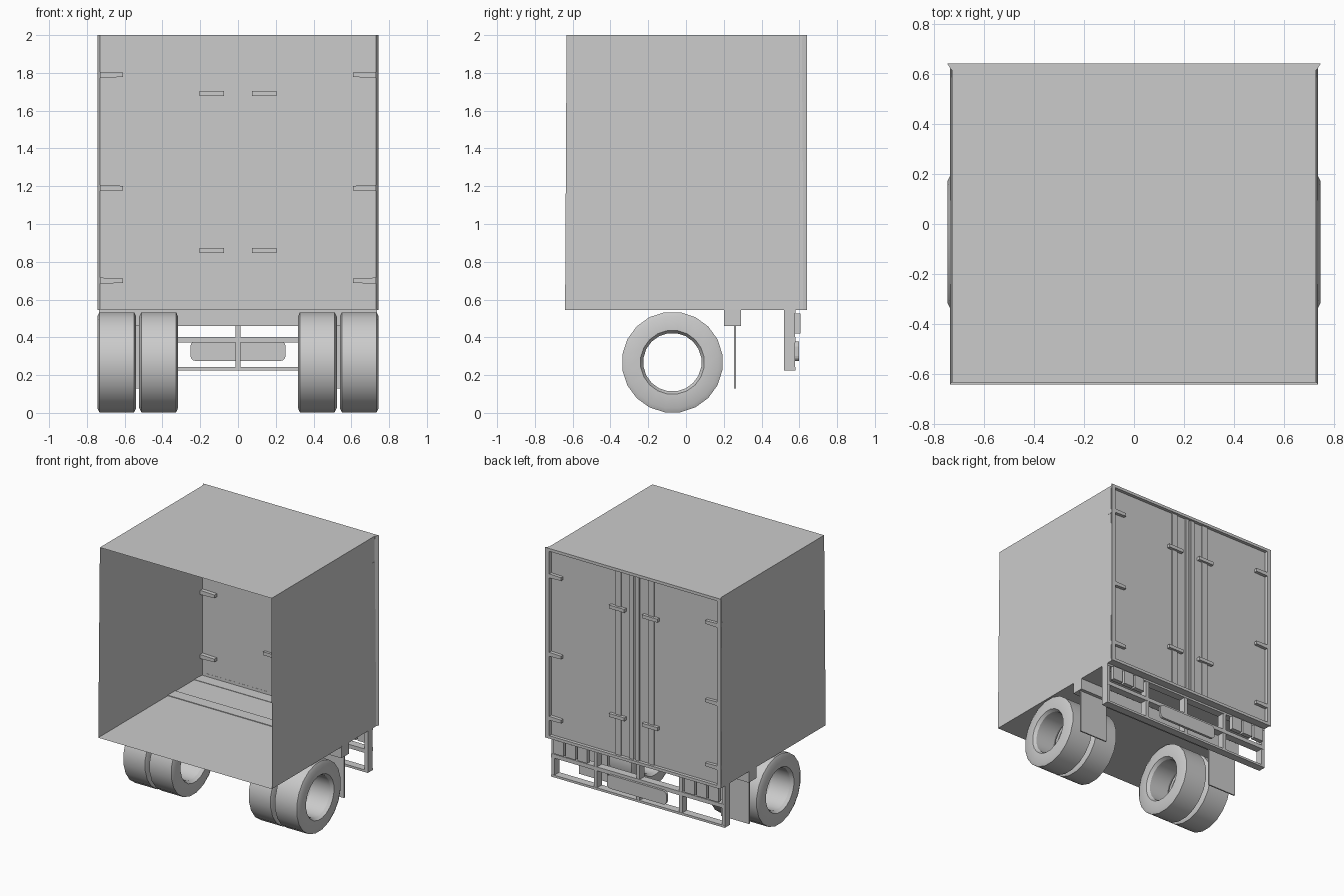
import bpy, bmesh, math
from mathutils import Vector

if "Cube" in bpy.data.objects:
    bpy.data.objects.remove(bpy.data.objects["Cube"])


def make(name, verts, faces, smooth=False):
    me = bpy.data.meshes.new(name)
    me.from_pydata(verts, [], faces)
    bm = bmesh.new()
    bm.from_mesh(me)
    bmesh.ops.recalc_face_normals(bm, faces=bm.faces)
    bm.to_mesh(me)
    bm.free()
    ob = bpy.data.objects.new(name, me)
    bpy.context.collection.objects.link(ob)
    if smooth:
        bpy.context.view_layer.objects.active = ob
        ob.select_set(True)
        bpy.ops.object.shade_smooth_by_angle(angle=math.radians(30))
        ob.select_set(False)
    return ob


def prism(name, pts, lo, hi, axis):
    """Extrude a 2D outline along an axis: 'z' takes (x, y), 'y' takes (x, z)."""
    n = len(pts)
    put = (lambda a, b, h: (a, b, h)) if axis == 'z' else (lambda a, b, h: (a, h, b))
    verts = [put(a, b, h) for h in (lo, hi) for a, b in pts]
    faces = [list(range(n)), list(range(n, 2 * n))]
    faces += [[i, (i + 1) % n, n + (i + 1) % n, n + i] for i in range(n)]
    return make(name, verts, faces)


def box(name, x0, x1, y0, y1, z0, z1):
    return prism(name, [(x0, y0), (x1, y0), (x1, y1), (x0, y1)], z0, z1, 'z')


# cargo shell: open at the front, thin sheet walls
FLOOR, TOP, DOOR = 0.545, 2.0, 0.615
shell = [(sx * w, y, z)
         for y0, z, w in ((-0.64, FLOOR, 0.735), (-0.632, TOP, 0.727))
         for sx, y in ((-1, y0), (1, y0), (1, 0.62), (-1, 0.62))]
make("cargo_shell", shell, [(0, 1, 2, 3), (4, 5, 6, 7), (1, 2, 6, 5), (0, 3, 7, 4)])

# rear doors, frame and locking gear
for s, side in ((-1, "left"), (1, "right")):
    make("rear_door_" + side, [(0, DOOR, FLOOR), (s * .73, DOOR, FLOOR),
         (s * .73, DOOR, TOP), (0, DOOR, TOP)], [(0, 1, 2, 3)])
    prism("corner_post_" + side, [(s * .71, .614), (s * .71, .64), (s * .745, .64), (s * .728, .614)],
          FLOOR, TOP, 'z')
    box("lock_rod_" + side, s * .14 - .025, s * .14 + .025, .614, .623, .56, 1.98)
    box("door_edge_" + side, s * .024 - .016, s * .024 + .016, .614, .625, .56, 1.98)
    for z in (0.70, 1.19, 1.79):
        prism("door_hinge_" + side, [(s * .61, z - .012), (s * .73, z - .016),
              (s * .73, z + .016), (s * .61, z + .012)], .585, .64, 'y')
    for z in (0.86, 1.69):
        box("door_handle_" + side, s * .14 - .065, s * .14 + .065, .595, .64, z - .013, z + .013)
box("frame_sill", -.73, .73, .614, .64, FLOOR, FLOOR + .022)
box("frame_header", -.73, .73, .614, .64, TOP - .022, TOP)

# cross beam and mud flaps
box("cross_beam", -.735, .735, .20, .29, .46, .55)
for s in (-1, 1):
    box("mud_flap", s * .60 - .12, s * .60 + .12, .255, .265, .13, .46)

# rear underrun frame
for x in (-.722, -.36, 0, .36, .722):
    box("rear_frame_post", x - .013, x + .013, .52, .578, .225, FLOOR)
for z0, z1 in ((.225, .242), (.372, .402), (.53, .548)):
    box("rear_frame_rail", -.735, .735, .52, .58, z0, z1)

# plate with rounded corners
plate = []
for cx, cz, a0 in ((.225, .352, 0), (-.225, .352, 90), (-.225, .302, 180), (.225, .302, 270)):
    for k in range(4):
        a = math.radians(a0 + 30 * k)
        plate.append((cx + .027 * math.cos(a), cz + .027 * math.sin(a)))
prism("rear_plate", plate, .578, .597, 'y')

# tail lights in threes
for s in (-1, 1):
    for x in (.455, .555, .655):
        box("tail_light", s * x - .042, s * x + .042, .572, .605, .42, .525)

# twin wheels: open ring profile (x, radius) revolved
SIDES = 20
half = [(.103, .170), (.103, .245), (.092, .268)]
profile = half + [(-x, r) for x, r in reversed(half)] + [(-.08, .155), (.08, .155)]
n = len(profile)
for cx in (-.642, -.42, .42, .642):
    verts, faces = [], []
    for k in range(SIDES):
        a = 2 * math.pi * (k + .5) / SIDES
        verts += [(cx + x, -.072 + r * math.cos(a), .268 + r * math.sin(a)) for x, r in profile]
        m = (k + 1) % SIDES
        faces += [(k * n + i, k * n + (i + 1) % n, m * n + (i + 1) % n, m * n + i) for i in range(n)]
    make("wheel", verts, faces, smooth=True)
